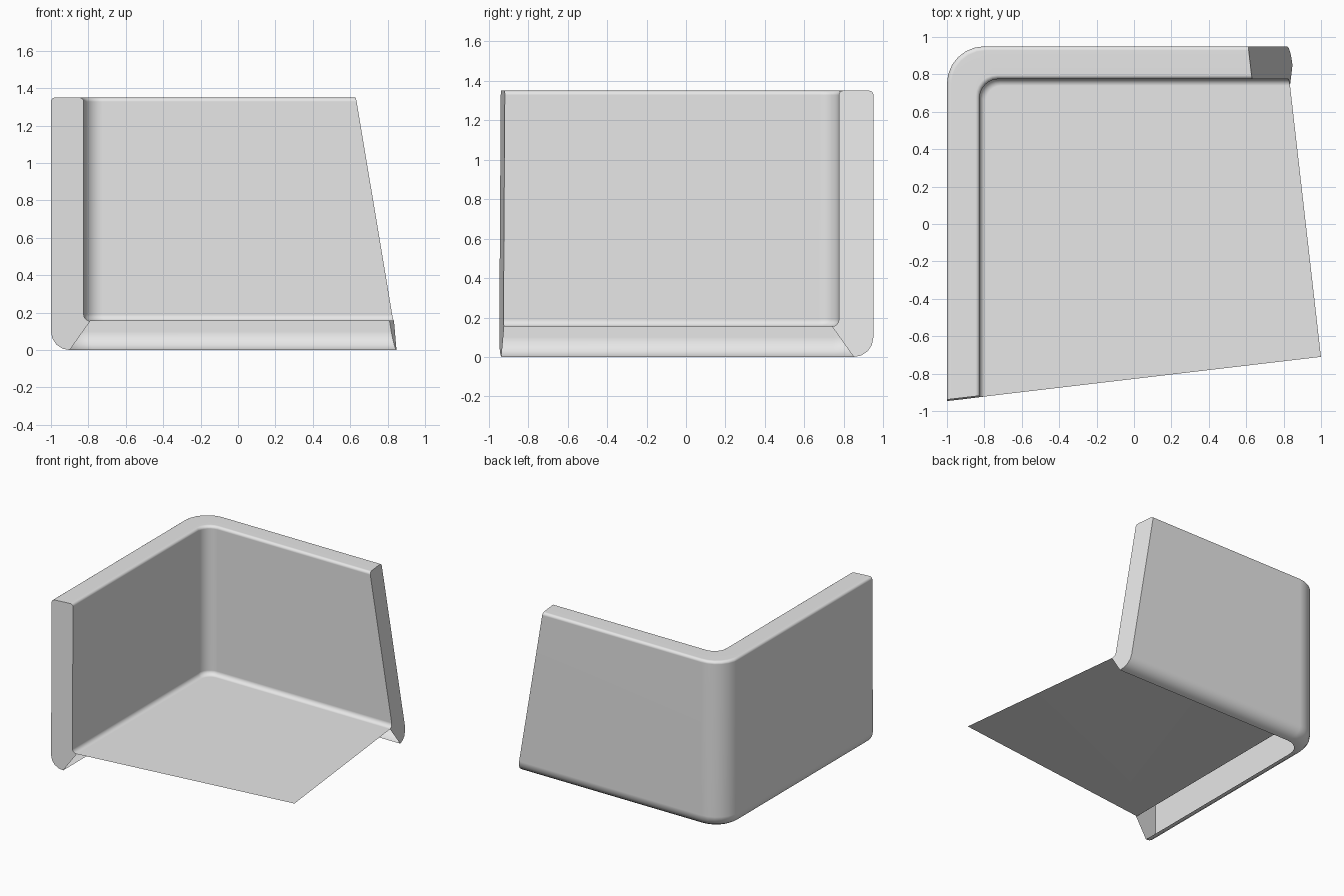
import bpy, bmesh, math

if "Cube" in bpy.data.objects:
    bpy.data.objects.remove(bpy.data.objects["Cube"])


def arc(cx, cy, r, a0, a1, n):
    """Points of an arc, angles in degrees."""
    angles = [math.radians(a0 + (a1 - a0) * i / n) for i in range(n + 1)]
    return [(cx + r * math.cos(a), cy + r * math.sin(a)) for a in angles]


def front_cut(x, z):
    """y of the slanted plane that trims the front."""
    return -0.947 + 0.118 * (x + 1) + 0.006 * z


def right_cut(y, z):
    """x of the slanted plane that trims the right side."""
    return 0.63 - 0.114 * (y - 0.78) - 0.167 * (z - 1.35)


# Wall section: (depth in from the outer face, height), open on the underside
FLOOR_Z = 0.155
section = (arc(0.10, 0.10, 0.10, 270, 180, 4)
           + arc(0.022, 1.328, 0.022, 180, 90, 4)
           + arc(0.153, 1.328, 0.022, 90, 0, 4)
           + arc(0.21, FLOOR_Z + 0.035, 0.035, 180, 270, 4))


def wall_path(d, z):
    """Front end, rounded back corner and right end at one depth and height."""
    r = 0.2 - 0.57 * d
    pts = [(-1 + d, front_cut(-1 + d, z))]
    pts += arc(-1 + d + r, 0.95 - d - r, r, 180, 90, 6)
    pts.append((right_cut(0.95 - d, z), 0.95 - d))
    return [(x, y, z) for x, y in pts]


bm = bmesh.new()
rows = [[bm.verts.new(p) for p in wall_path(d, z)] for d, z in section]

# Walls swept around the corner
for a, b in zip(rows, rows[1:]):
    for i in range(len(a) - 1):
        bm.faces.new((a[i], b[i], b[i + 1], a[i + 1]))

# Flat cut ends of the two walls
bm.faces.new([row[0] for row in reversed(rows)])
bm.faces.new([row[-1] for row in rows])

# Thin floor sheet running out to the trimmed corner
y = -0.71
for _ in range(5):
    x = right_cut(y, FLOOR_Z)
    y = front_cut(x, FLOOR_Z)
corner = bm.verts.new((x, y, FLOOR_Z))
bm.faces.new([corner] + list(reversed(rows[-1])))

mesh = bpy.data.meshes.new("corner_walls_and_floor")
bm.to_mesh(mesh)
bm.free()

grey = bpy.data.materials.new("light grey")
grey.diffuse_color = (0.8, 0.8, 0.8, 1)
grey.use_nodes = True
grey.node_tree.nodes["Principled BSDF"].inputs["Base Color"].default_value = grey.diffuse_color
mesh.materials.append(grey)

obj = bpy.data.objects.new("corner_walls_and_floor", mesh)
bpy.context.collection.objects.link(obj)
bpy.context.view_layer.objects.active = obj
obj.select_set(True)
bpy.ops.object.shade_smooth_by_angle(angle=math.radians(35))

# Keep the large faces flat and the roundings soft
weighted = obj.modifiers.new("weighted_normals", 'WEIGHTED_NORMAL')
weighted.keep_sharp = True
